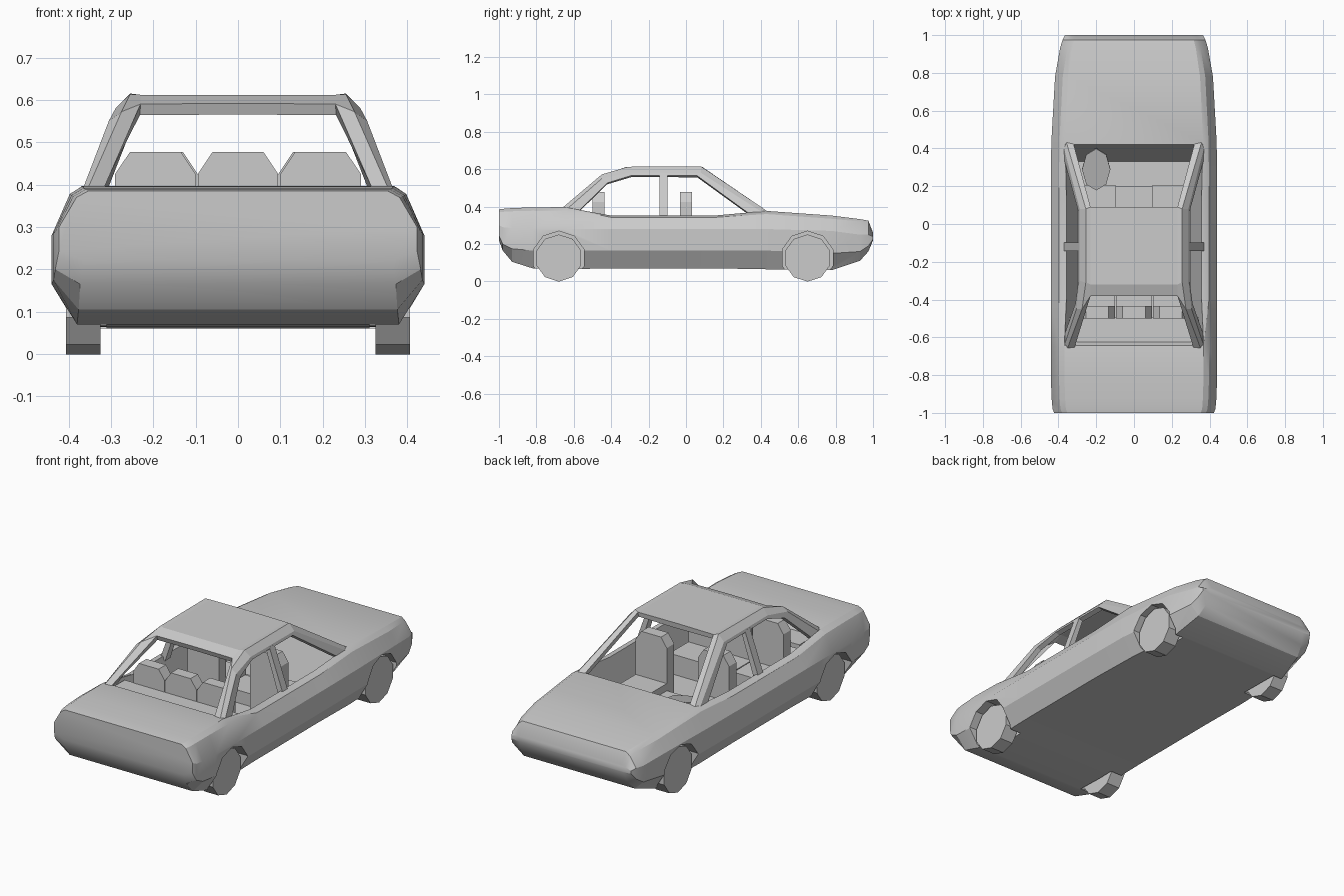
import bpy, bmesh
from math import pi

if "Cube" in bpy.data.objects:
    bpy.data.objects.remove(bpy.data.objects["Cube"])


def make(name, verts, faces):
    me = bpy.data.meshes.new(name)
    me.from_pydata(verts, [], faces)
    ob = bpy.data.objects.new(name, me)
    bpy.context.collection.objects.link(ob)
    return ob


def fix_normals(ob):
    bm = bmesh.new()
    bm.from_mesh(ob.data)
    bmesh.ops.recalc_face_normals(bm, faces=bm.faces)
    bm.to_mesh(ob.data)
    bm.free()
    return ob


def loft(name, rings):
    """Closed solid through a list of equal-length rings."""
    n = len(rings[0])
    verts = [v for r in rings for v in r]
    faces = [(a * n + i, a * n + (i + 1) % n, (a + 1) * n + (i + 1) % n, (a + 1) * n + i)
             for a in range(len(rings) - 1) for i in range(n)]
    faces += [tuple(range(n)), tuple(range(len(verts) - n, len(verts)))]
    return fix_normals(make(name, verts, faces))


def rect(x0, x1, y0, y1, z):
    return [(x0, y0, z), (x1, y0, z), (x1, y1, z), (x0, y1, z)]


def box(name, x0, x1, y0, y1, z0, z1):
    return loft(name, [rect(x0, x1, y0, y1, z0), rect(x0, x1, y0, y1, z1)])


def drum(name, x, y, z, r, width):
    bpy.ops.mesh.primitive_cylinder_add(vertices=10, radius=r, depth=width,
                                        location=(x, y, z), rotation=(pi / 2, 0, pi / 2))
    ob = bpy.context.object
    ob.name = name
    return ob


# Body: half section (floor edge, lower side, upper side, shoulder, top edge) along y
stations = [
    (-1.0, .96, .22, .245, .30, .37, .385),
    (-.98, .98, .165, .20, .29, .372, .388),
    (-.93, .99, .105, .175, .285, .375, .392),
    (-.82, 1, .07, .165, .28, .378, .396),
    (-.65, 1, .065, .165, .28, .375, .397),
    (-.40, 1, .07, .165, .28, .342, .352),
    (.15, 1, .07, .165, .28, .342, .352),
    (.43, .995, .065, .165, .28, .36, .377),
    (.78, .95, .06, .15, .27, .335, .352),
    (.93, .89, .11, .16, .25, .32, .333),
    (.975, .86, .16, .19, .25, .305, .325),
    (1.0, .83, .22, .225, .24, .25, .26)]
widths = (.38, .44, .44, .397, .368)
rings = []
for y, k, *zs in stations:
    half = [(w * k, y, z) for w, z in zip(widths, zs)]
    rings.append(half + [(-x, y, z) for x, y, z in reversed(half)])
body = loft("body", rings)

# Cut the cabin tub and the wheel arches out of the body
cutters = [loft("cabin_cutter", [rect(-.30, .30, -.50, .33, .12),
                                 rect(-.375, .375, -.655, .435, .42)])]
wheel_spots = [(s, y) for s in (-1, 1) for y in (-.68, .65)]
for s, y in wheel_spots:
    cutters.append(drum("arch_cutter", s * .41, y, .127, .142, .2))
for c in cutters:
    m = body.modifiers.new("cut", 'BOOLEAN')
    m.object = c
    m.operation = 'DIFFERENCE'
    m.solver = 'EXACT'
bpy.ops.object.select_all(action='DESELECT')
body.select_set(True)
bpy.context.view_layer.objects.active = body
for m in list(body.modifiers):
    bpy.ops.object.modifier_apply(modifier=m.name)
for c in cutters:
    bpy.data.objects.remove(c)
bpy.ops.object.shade_smooth_by_angle(angle=pi / 7)

# Wheels
for s, y in wheel_spots:
    drum("wheel", s * .365, y, .125, .126, .082)

# Cabin frame: rows from roof centre to side window edge, each running back to front
rows = [
    [None, (0, -.38, .592), (0, -.32, .612), (0, .09, .612), None],
    [(.315, -.655, .395), (.23, -.38, .59), (.23, -.32, .612), (.23, .09, .61), (.32, .425, .375)],
    [(.355, -.665, .39), (.275, -.45, .572), (.255, -.31, .613), (.255, .08, .615), (.36, .44, .372)],
    [(.372, -.65, .375), (.305, -.45, .55), (.288, -.30, .582), (.288, .08, .58), (.378, .43, .355)],
    [(.368, -.585, .365), (.31, -.42, .527), (.293, -.29, .567), (.293, .06, .565), (.374, .355, .35)]]
index, verts, faces = {}, [], []
for r, row in enumerate(rows):
    for i, p in enumerate(row):
        if p:
            index[r, i] = len(verts)
            verts.append(p)
for r in range(4):
    for i in range(4):
        q = [(r, i), (r + 1, i), (r + 1, i + 1), (r, i + 1)]
        if all(k in index for k in q):
            faces.append([index[k] for k in q])
frame = make("cabin_frame", verts, faces)
frame.modifiers.new("mirror", 'MIRROR')
m = frame.modifiers.new("thickness", 'SOLIDIFY')
m.thickness = .028

# Middle door pillars
for s in (-1, 1):
    loft("door_pillar", [rect(s * .345, s * .378, -.142, -.098, .33),
                         rect(s * .265, s * .291, -.142, -.098, .575)])


# Seats: backrest with cut-off top corners and a cushion
def seat(name, x, y, w, front):
    h = w / 2
    prof = [(-h, .13), (h, .13), (h, .425), (h - .035, .477), (-h + .035, .477), (-h, .425)]
    loft(name + "_back", [[(x + a, y + d, z) for a, z in prof] for d in (-.032, .032)])
    box(name + "_cushion", x - h, x + h, y + .03, front, .12, .23)


for x in (-.195, 0, .195):
    seat("rear_seat", x, -.467, .19, -.27)
for x in (-.19, .19):
    seat("front_seat", x, 0, .19, .205)
box("centre_console", -.095, .095, .03, .2, .12, .19)
box("parcel_shelf", -.345, .345, -.65, -.495, .335, .36)

# Steering wheel and column
bpy.ops.mesh.primitive_cylinder_add(vertices=8, radius=1, depth=1, location=(-.2, .29, .315),
                                    rotation=(.3, 0, 0))
wheel = bpy.context.object
wheel.name = "steering_wheel"
wheel.scale = (.075, .115, .015)
bpy.ops.mesh.primitive_cylinder_add(vertices=8, radius=.018, depth=.16, location=(-.2, .335, .25),
                                    rotation=(.5, 0, 0))
bpy.context.object.name = "steering_column"
